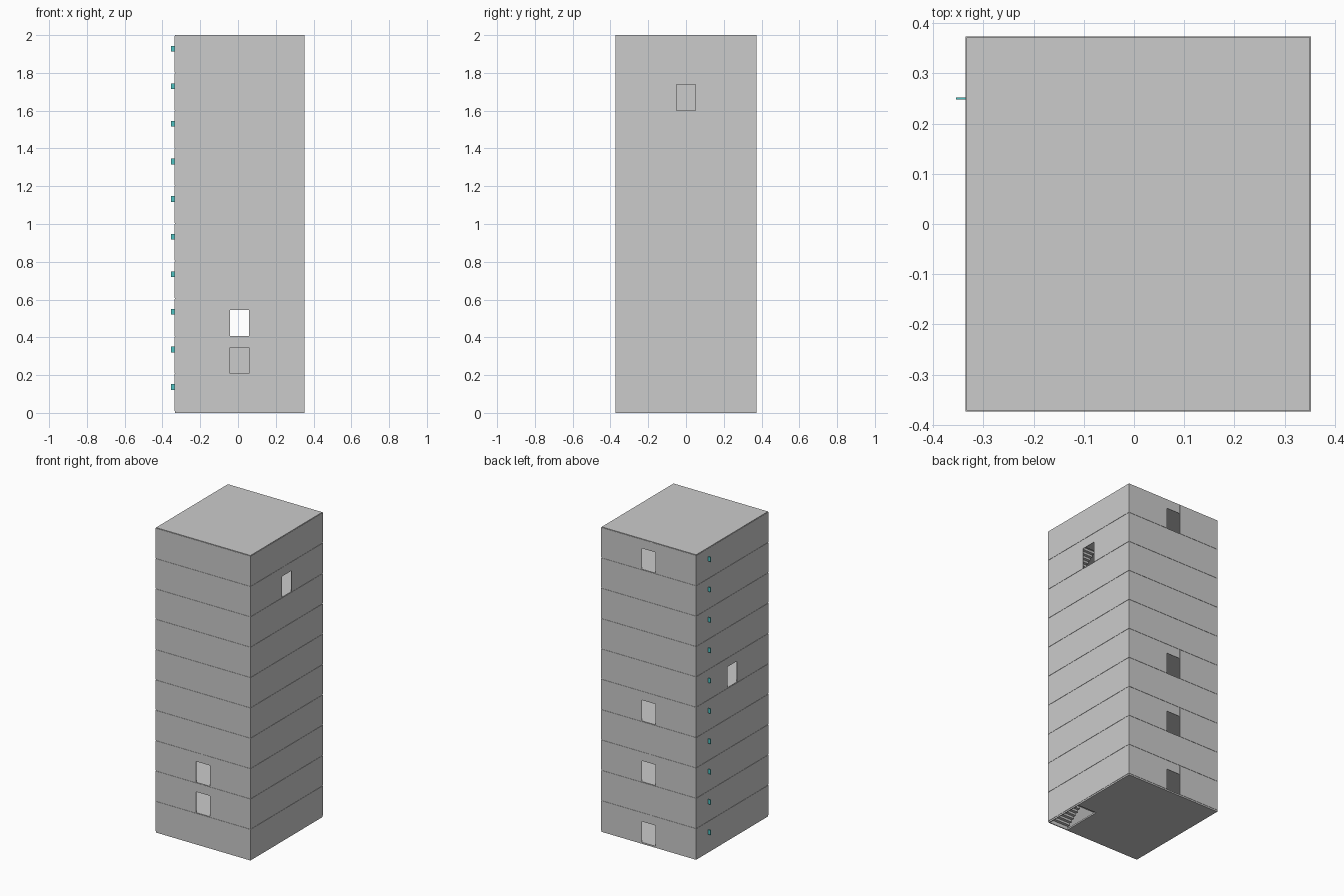
import bpy, bmesh
from mathutils import Vector

if "Cube" in bpy.data.objects:
    bpy.data.objects.remove(bpy.data.objects["Cube"])

FLOORS, H, SLAB = 10, 0.199, 0.01
X0, X1, Y0, Y1 = -0.336, 0.353, -0.374, 0.374
CX, CY = (X0 + X1) / 2, 0.0
T = 0.004                 # wall thickness
DOOR_W, DOOR_TOP = 0.1, 0.147
# stairwell opening
SX0, SX1, SY0, SY1 = 0.21, 0.346, -0.366, -0.10
# storeys that have a doorway on each side
DOORS = {"front": {1, 2}, "back": {0, 2, 4, 9}, "left": {5}, "right": {8}}


def add_object(name, bm, material=None):
    bmesh.ops.recalc_face_normals(bm, faces=bm.faces)
    mesh = bpy.data.meshes.new(name)
    bm.to_mesh(mesh)
    bm.free()
    obj = bpy.data.objects.new(name, mesh)
    bpy.context.collection.objects.link(obj)
    if material:
        mesh.materials.append(material)
    return obj


def box(bm, x0, x1, y0, y1, z0, z1):
    lo, hi = Vector((x0, y0, z0)), Vector((x1, y1, z1))
    made = bmesh.ops.create_cube(bm, size=1)["verts"]
    for v in made:
        v.co = Vector([lo[i] + (v.co[i] + 0.5) * (hi[i] - lo[i]) for i in range(3)])


def wall(side, floor):
    """One storey of wall; with a doorway it is two panels and a lintel."""
    bm = bmesh.new()
    z0, z1 = floor * H + SLAB, (floor + 1) * H + 0.006
    along_x = side in ("front", "back")
    a0, a1, mid = (X0, X1, CX) if along_x else (Y0 + T, Y1 - T, CY)
    b0 = {"front": Y0, "back": Y1 - T, "left": X0, "right": X1 - T}[side]

    def panel(p, q, za, zb, inset=0.0):
        if along_x:
            box(bm, p, q, b0 + inset, b0 + T - inset, za, zb)
        else:
            box(bm, b0 + inset, b0 + T - inset, p, q, za, zb)

    if floor in DOORS[side]:
        d0, d1 = mid - DOOR_W / 2, mid + DOOR_W / 2
        panel(a0, d0, z0, z1)
        panel(d1, a1, z0, z1)
        panel(d0, d1, floor * H + DOOR_TOP, z1, 0.0005)
    else:
        panel(a0, a1, z0, z1)
    add_object(f"{side}_wall_{floor}", bm)


def slab(floor):
    """Floor plate with the stairwell cut out; the roof is solid."""
    bm = bmesh.new()
    z0, z1 = floor * H, floor * H + SLAB
    x0, x1, y0, y1 = X0 + 0.002, X1 - 0.002, Y0 + 0.002, Y1 - 0.002
    if floor == FLOORS:
        box(bm, x0, x1, y0, y1, z0, z1)
    else:
        box(bm, x0, SX0, y0, y1, z0, z1)
        box(bm, SX0, x1, SY1, y1, z0, z1)
        box(bm, SX0, x1, y0, SY0, z0, z1)
        box(bm, SX1, x1, SY0, SY1, z0, z1)
    add_object("roof" if floor == FLOORS else f"floor_slab_{floor}", bm)


def stairs(floor, steps=14):
    """Thin folded flight climbing toward the back along the right wall."""
    bm = bmesh.new()
    run, rise, t = (SY1 - SY0) / steps, H / steps, 0.004
    top = []
    for i in range(steps):
        y, z = SY0 + i * run, floor * H + SLAB + i * rise
        top += [(y, z), (y, z + rise)]
    top.append((SY1, floor * H + SLAB + H))
    profile = top + [(y + t, z - t) for y, z in reversed(top)]
    face = bm.faces.new([bm.verts.new((SX0, y, z)) for y, z in profile])
    ext = bmesh.ops.extrude_face_region(bm, geom=[face])
    for v in ext["geom"]:
        if isinstance(v, bmesh.types.BMVert):
            v.co.x = SX1
    add_object(f"stairs_{floor}", bm)


teal = bpy.data.materials.new("teal")
teal.diffuse_color = (0.08, 0.55, 0.55, 1)
teal.use_nodes = True
teal.node_tree.nodes["Principled BSDF"].inputs["Base Color"].default_value = teal.diffuse_color

for n in range(FLOORS):
    slab(n)
    for side in DOORS:
        wall(side, n)
    if n < FLOORS - 1:
        stairs(n)
    # small plate projecting from the left wall
    bm = bmesh.new()
    box(bm, -0.355, X0 + 0.001, 0.248, 0.252, n * H + 0.122, n * H + 0.152)
    add_object(f"side_plate_{n}", bm, teal)
slab(FLOORS)
